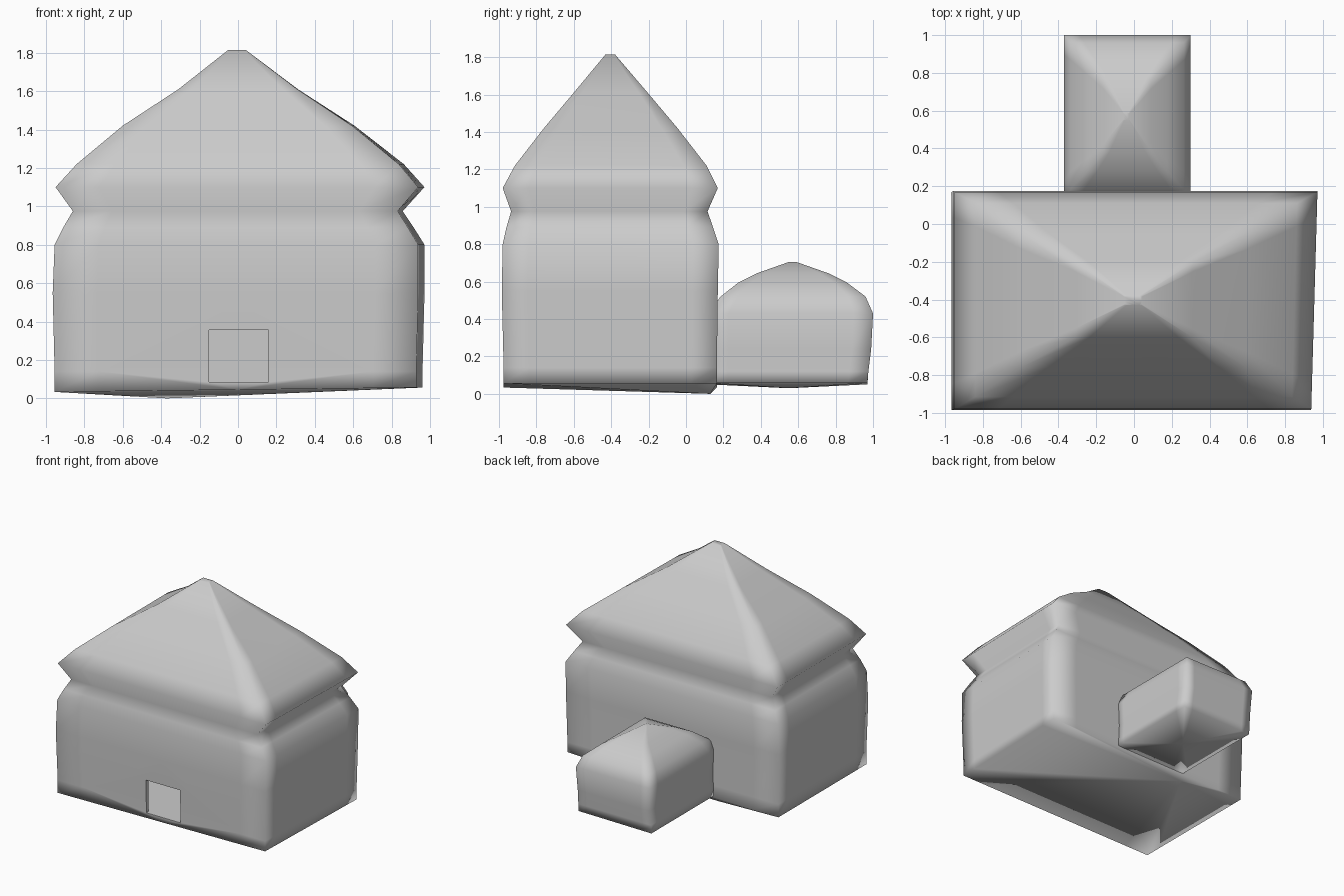
import bpy, bmesh
from mathutils import Vector

if "Cube" in bpy.data.objects:
    bpy.data.objects.remove(bpy.data.objects["Cube"])


def ring_points(x0, x1, y0, y1):
    """Rectangle outline with extra points near each corner, for soft smooth corners."""
    c = [Vector((x0, y0)), Vector((x1, y0)), Vector((x1, y1)), Vector((x0, y1))]
    pts = []
    for i in range(4):
        a, b = c[i], c[(i + 1) % 4]
        pts += [a, a.lerp(b, 0.12), a.lerp(b, 0.5), a.lerp(b, 0.88)]
    return pts


def loft(name, rings, pole, skew=0.0):
    """Stack rectangular rings (x0, x1, y0, y1, z); the base meets at a pole point."""
    bm = bmesh.new()
    rows = []
    for k, (x0, x1, y0, y1, z) in enumerate(rings):
        row = []
        for p in ring_points(x0, x1, y0, y1):
            x = p.x * (1 + skew * (p.y + 0.4)) if p.x > 0 else p.x
            row.append(bm.verts.new((x, p.y, z + (0.012 * p.x if k == 0 else 0))))
        rows.append(row)
    n = len(rows[0])
    for a, b in zip(rows, rows[1:]):
        for i in range(n):
            j = (i + 1) % n
            bm.faces.new((a[i], a[j], b[j], b[i]))
    bm.faces.new(rows[-1])
    tip = bm.verts.new(pole)
    for i in range(n):
        bm.faces.new((rows[0][(i + 1) % n], rows[0][i], tip))
    bmesh.ops.recalc_face_normals(bm, faces=bm.faces)
    for f in bm.faces:
        f.smooth = True
    me = bpy.data.meshes.new(name)
    bm.to_mesh(me)
    bm.free()
    ob = bpy.data.objects.new(name, me)
    bpy.context.collection.objects.link(ob)
    return ob


def cut(target, name, lo, hi):
    """Subtract a box from the target."""
    lo, hi = Vector(lo), Vector(hi)
    bpy.ops.mesh.primitive_cube_add(size=1, location=(lo + hi) / 2)
    box = bpy.context.object
    box.name = name
    box.scale = hi - lo
    box.hide_render = True
    box.display_type = 'WIRE'
    mod = target.modifiers.new(name, 'BOOLEAN')
    mod.operation = 'DIFFERENCE'
    mod.solver = 'EXACT'
    mod.object = box


# Main house: walls, pinched neck, eave and hipped roof
house = loft("house", [
    (-0.955, 0.945, -0.975, 0.165, 0.045),
    (-0.955, 0.945, -0.975, 0.165, 0.14),
    (-0.965, 0.955, -0.985, 0.17, 0.55),
    (-0.955, 0.955, -0.98, 0.175, 0.80),
    (-0.91, 0.90, -0.96, 0.145, 0.89),
    (-0.86, 0.845, -0.935, 0.115, 0.975),
    (-0.95, 0.955, -0.98, 0.17, 1.10),
    (-0.84, 0.85, -0.915, 0.11, 1.22),
    (-0.60, 0.60, -0.76, -0.045, 1.42),
    (-0.31, 0.31, -0.60, -0.205, 1.61),
    (-0.05, 0.04, -0.43, -0.38, 1.815),
], pole=(-0.37, 0.13, 0.0), skew=0.03)

# Hollow room and doorway
cut(house, "room_cutter", (-0.82, -0.945, 0.085), (0.80, 0.09, 0.93))
cut(house, "door_cutter", (-0.15, -1.2, 0.085), (0.16, -0.90, 0.355))

# Rear annex with a low domed roof
loft("annex", [
    (-0.365, 0.295, 0.12, 0.97, 0.055),
    (-0.365, 0.295, 0.12, 0.975, 0.12),
    (-0.36, 0.29, 0.12, 0.99, 0.24),
    (-0.37, 0.30, 0.12, 1.00, 0.43),
    (-0.335, 0.265, 0.185, 0.96, 0.52),
    (-0.245, 0.175, 0.28, 0.86, 0.595),
    (-0.16, 0.09, 0.38, 0.76, 0.645),
    (-0.055, -0.025, 0.55, 0.59, 0.705),
], pole=(-0.04, 0.55, 0.03))
